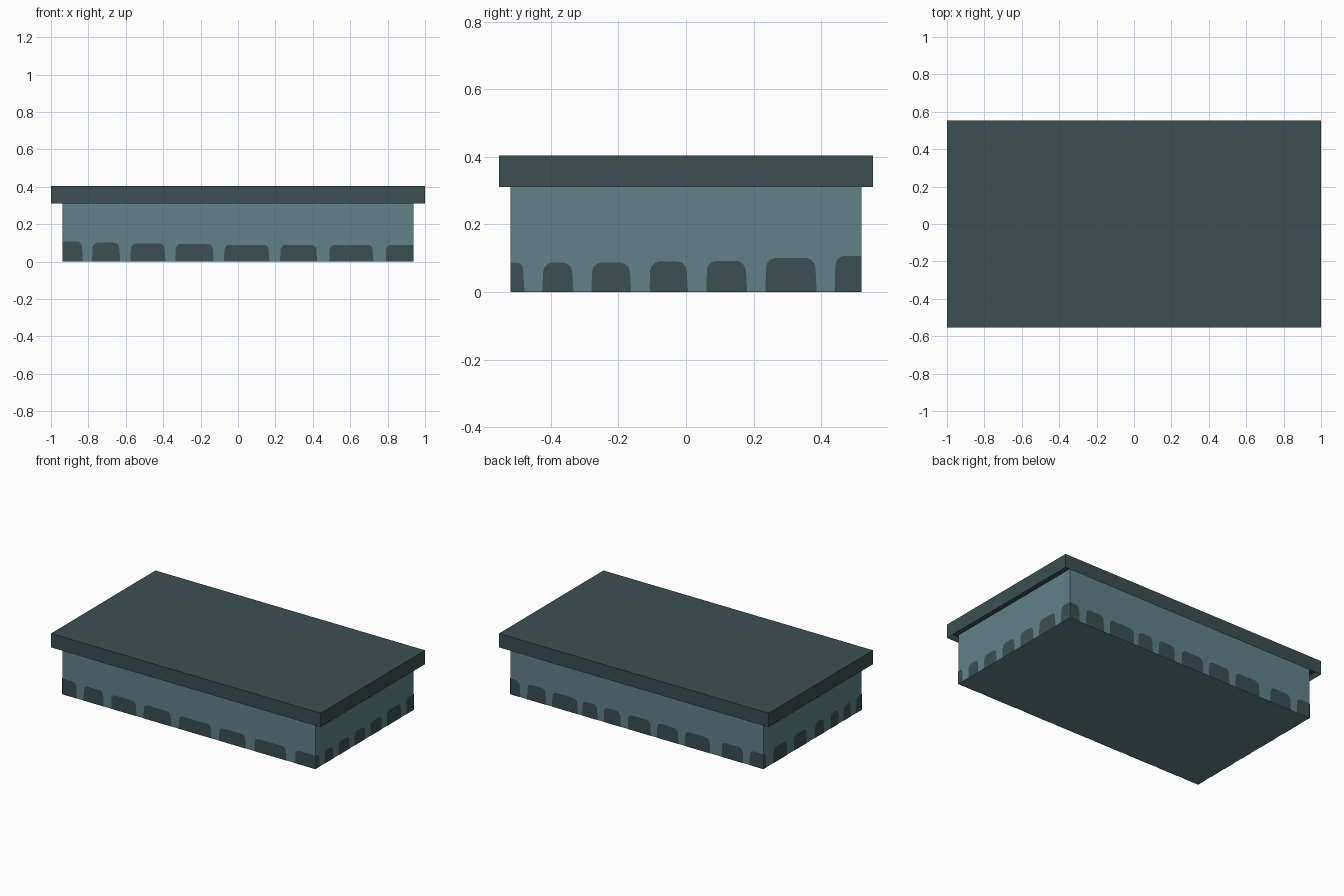
import bpy, bmesh, math
from mathutils import Vector

if "Cube" in bpy.data.objects:
    bpy.data.objects.remove(bpy.data.objects["Cube"])


def material(name, rgb):
    m = bpy.data.materials.new(name)
    m.diffuse_color = (*rgb, 1)
    m.use_nodes = True
    m.node_tree.nodes["Principled BSDF"].inputs["Base Color"].default_value = m.diffuse_color
    return m


TEAL = material("grey teal", (0.116, 0.226, 0.25))
DARK = material("dark slate", (0.043, 0.078, 0.086))
HX, HY = 0.938, 0.52
LX, LY = 1.0, 0.553


def finish(name, bm, mats):
    me = bpy.data.meshes.new(name)
    bm.to_mesh(me)
    bm.free()
    for m in mats:
        me.materials.append(m)
    ob = bpy.data.objects.new(name, me)
    bpy.context.collection.objects.link(ob)
    return ob


def box_mesh(hx, hy, z0, z1):
    bm = bmesh.new()
    bmesh.ops.create_cube(bm, size=1)
    for v in bm.verts:
        v.co = (v.co.x * 2 * hx, v.co.y * 2 * hy, z0 + (v.co.z + 0.5) * (z1 - z0))
    bm.normal_update()
    return bm


# body, reaching up into the lid
finish("body", box_mesh(HX, HY, 0, 0.338), [TEAL])

# overhanging lid, its underside recessed behind a narrow rim
lid = box_mesh(LX, LY, 0.31, 0.403)
under = [f for f in lid.faces if f.normal.z < -0.9]
bmesh.ops.inset_region(lid, faces=under, thickness=0.016, use_even_offset=True)
for v in under[0].verts:
    v.co.z = 0.338
finish("lid", lid, [DARK])


def patch_outline(a, b, h, half):
    """Rounded-top patch; square where it runs into a wall corner."""
    r = min(0.028, (b - a) * 0.45)
    turns = (0, math.pi / 6, math.pi / 3, math.pi / 2)
    pts = [(a, 0), (b, 0)]
    if b >= half - 0.001:
        pts.append((b, h))
    else:
        pts += [(b - 0.004 - r + r * math.cos(t), h - r + r * math.sin(t))
                for t in turns]
    if a <= -half + 0.001:
        pts.append((a, h))
    else:
        pts += [(a + 0.002 + r - r * math.sin(t), h - r + r * math.cos(t))
                for t in turns]
    return pts


def patches(name, spans, half, origin, along, normal):
    """Thin painted plates along the foot of one wall."""
    o, u, n = Vector(origin), Vector(along), Vector(normal)
    bm = bmesh.new()
    for a, b, h in spans:
        ring = [o + u * s + n * 0.002 + Vector((0, 0, z))
                for s, z in patch_outline(a, b, h, half)]
        bm.faces.new([bm.verts.new(p) for p in ring])
    return finish(name, bm, [DARK])


front = [(-HX, -.83, .107), (-.78, -.63, .101), (-.575, -.388, .097),
         (-.335, -.13, .095), (-.075, .168, .09), (.225, .423, .09),
         (.488, .724, .09), (.79, HX, .09)]
right = [(-HY, -.478, .087), (-.425, -.333, .087), (-.28, -.162, .087),
         (-.108, .006, .09), (.06, .181, .092), (.235, .387, .1),
         (.44, HY, .107)]
# back wall, measured from its +x end
back = [(-HX, -.863, .107), (-.813, -.672, .105), (-.628, -.436, .1),
        (-.405, -.29, .1), (-.245, -.118, .1), (-.065, .105, .1),
        (.15, .31, .1), (.357, .545, .1), (.63, .79, .1), (.837, HX, .1)]
# left wall, measured from its +y end
left = [(-HY, -.495, .1), (-.415, -.27, .1), (-.2, -.062, .1),
        (.025, .12, .1), (.19, .275, .1), (.325, .405, .1), (.46, HY, .107)]

patches("front_patches", front, HX, (0, -HY, 0), (1, 0, 0), (0, -1, 0))
patches("right_patches", right, HY, (HX, 0, 0), (0, 1, 0), (1, 0, 0))
patches("back_patches", back, HX, (0, HY, 0), (-1, 0, 0), (0, 1, 0))
patches("left_patches", left, HY, (-HX, 0, 0), (0, -1, 0), (-1, 0, 0))
